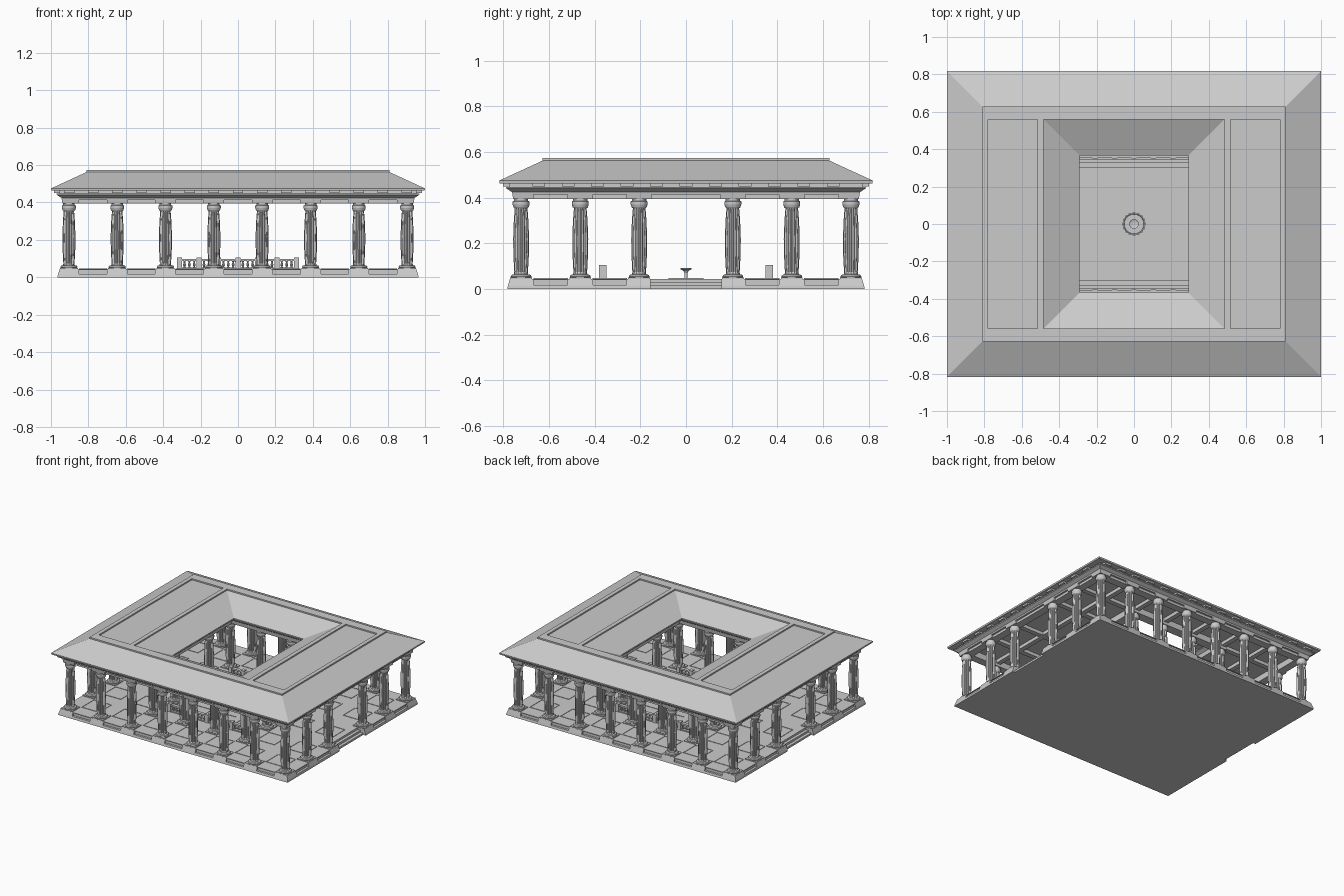
import bpy, bmesh, math
from itertools import product

if "Cube" in bpy.data.objects:
    bpy.data.objects.remove(bpy.data.objects["Cube"])

stone = bpy.data.materials.new("pale grey stone")
stone.use_nodes = True
stone.diffuse_color = (0.6, 0.6, 0.6, 1)
stone.node_tree.nodes["Principled BSDF"].inputs["Base Color"].default_value = (0.6, 0.6, 0.6, 1)

# Column grid: outer rows, inner court rows and heights
OX, OY, IX, IY = 0.904, 0.722, 0.388, 0.463
XS = [-OX, -0.646, -IX, -0.129, 0.129, IX, 0.646, OX]
YS = [-OY, -IY, -0.205, 0.205, IY, OY]
FLOOR, COURT, BEAM, CEIL, DECK = 0.045, 0.012, 0.395, 0.44, 0.563
SIDES = (-1, 1)


def finish(name, bm):
    bmesh.ops.recalc_face_normals(bm, faces=bm.faces)
    mesh = bpy.data.meshes.new(name)
    bm.to_mesh(mesh)
    bm.free()
    mesh.materials.append(stone)
    ob = bpy.data.objects.new(name, mesh)
    bpy.context.collection.objects.link(ob)
    return ob


def boxes(name, spans):
    """One object from (x0, x1, y0, y1, z0, z1) boxes."""
    bm = bmesh.new()
    for x0, x1, y0, y1, z0, z1 in spans:
        vs = [bm.verts.new(p) for p in product((x0, x1), (y0, y1), (z0, z1))]
        for f in ("0132", "4576", "0154", "2376", "0264", "1375"):
            bm.faces.new([vs[int(i)] for i in f])
    return finish(name, bm)


def skin(bm, loops, closed=False):
    """Bridge successive vertex loops; cap the ends unless closed."""
    pairs = list(zip(loops, loops[1:])) + ([(loops[-1], loops[0])] if closed else [])
    for a, b in pairs:
        for i in range(len(a)):
            j = (i + 1) % len(a)
            bm.faces.new((a[i], a[j], b[j], b[i]))
    if not closed:
        bm.faces.new(loops[0])
        bm.faces.new(loops[-1])


def rect_loft(name, rects, closed=False):
    bm = bmesh.new()
    loops = [[bm.verts.new((sx * hx, sy * hy, z))
              for sx, sy in ((-1, -1), (1, -1), (1, 1), (-1, 1))] for hx, hy, z in rects]
    skin(bm, loops, closed)
    return finish(name, bm)


def lathe(name, profile, n, flute=1.0, fluted=()):
    """Turned shape; rings listed in fluted alternate in radius."""
    bm = bmesh.new()
    loops = []
    for k, (r, z) in enumerate(profile):
        radii = [r * (flute if i % 2 and k in fluted else 1) for i in range(n)]
        loops.append([bm.verts.new((q * math.cos(math.tau * i / n), q * math.sin(math.tau * i / n), z))
                      for i, q in enumerate(radii)])
    skin(bm, loops)
    return finish(name, bm)


def cut(target, spans):
    cutter = boxes("cutter", spans)
    mod = target.modifiers.new("cut", "BOOLEAN")
    mod.operation, mod.solver, mod.object = "DIFFERENCE", "EXACT", cutter
    bpy.context.view_layer.objects.active = target
    bpy.ops.object.modifier_apply(modifier=mod.name)
    bpy.data.objects.remove(cutter)


def copies(ob, places):
    """Put a part at each (x, y) place, sharing one mesh."""
    ob.location = (*places[0], 0)
    for p in places[1:]:
        twin = ob.copy()
        twin.location = (*p, 0)
        bpy.context.collection.objects.link(twin)


def bay_boxes(face_x, face_y, depth, z0, z1):
    """Boxes on the outer faces between neighbouring columns."""
    out, gap = [], 0.055
    for s in SIDES:
        for a, b in zip(XS, XS[1:]):
            y = sorted((s * (face_y - depth), s * (face_y + 0.05)))
            out.append((a + gap, b - gap, *y, z0, z1))
        for a, b in zip(YS, YS[1:]):
            x = sorted((s * (face_x - depth), s * (face_x + 0.05)))
            out.append((*x, a + gap, b - gap, z0, z1))
    return out


def frame(x, y, h, z, t=0.004):
    """Thin square outline lying on a floor."""
    out = []
    for s in SIDES:
        out += [(x - h, x + h, y + s * h - t, y + s * h + t, z, z + t),
                (x + s * h - t, x + s * h + t, y - h, y + h, z, z + t)]
    return out


# Podium with stepped, sunken court
podium = rect_loft("podium", [(0.965, 0.783, 0), (0.963, 0.78, 0.014), (0.953, 0.771, FLOOR),
                              (0.345, 0.345, FLOOR), (0.345, 0.345, 0.034), (0.325, 0.325, 0.034),
                              (0.325, 0.325, 0.023), (0.302, 0.302, 0.023), (0.302, 0.302, COURT)])
cut(podium, [b for b in bay_boxes(0.957, 0.775, 0.012, 0.018, 0.04)
             if not (b[2] < 0 < b[3])])
# Entrance steps in both ends
for x, z in ((0.945, -0.01), (0.922, 0.015), (0.9, 0.03)):
    cut(podium, [(*sorted((s * x, s * 1.1)), -0.155, 0.155, z, 0.1) for s in SIDES])

# Entablature, cornice and roof slopes share one section, mirrored to the court
section = [(0.035, BEAM), (0.04, 0.425), (0.064, CEIL), (0.066, 0.447), (0.05, 0.447),
           (0.05, 0.463), (0.094, 0.463), (0.096, 0.475), (-0.095, DECK)]
outer = [(OX + d, OY + d, z) for d, z in section]
inner = [(IX - d, IY - d, z) for d, z in reversed(section)]
under = [(IX + 0.035, IY + 0.035, BEAM), (IX + 0.035, IY + 0.035, CEIL),
         (OX - 0.035, OY - 0.035, CEIL), (OX - 0.035, OY - 0.035, BEAM)]
roof = rect_loft("roof_and_entablature", outer + inner + under, closed=True)
cut(roof, bay_boxes(OX + 0.036, OY + 0.036, 0.012, 0.38, 0.414))

# Raised rims around the flat roof panels
rims = []
for s in SIDES:
    rims.append((-0.81, 0.81, *sorted((s * 0.56, s * 0.628)), DECK - 0.003, 0.573))
    for a, b in ((0.484, 0.515), (0.78, 0.81)):
        rims.append((*sorted((s * a, s * b)), -0.56, 0.56, DECK - 0.003, 0.573))
boxes("roof_rims", rims)

# Small blocks under the eaves, inside and outside
blocks, w = [], 0.028
for ex, ey, sign in ((OX, OY, 1), (IX, IY, -1)):
    for s in SIDES:
        yr = sorted((s * (ey + sign * 0.045), s * (ey + sign * 0.08)))
        xr = sorted((s * (ex + sign * 0.045), s * (ex + sign * 0.08)))
        for i in range(-7, 8):
            p = i * 0.129
            if abs(p) <= ex + 0.01:
                blocks.append((p - w, p + w, *yr, 0.45, 0.4635))
            if abs(p) <= ey:
                blocks.append((*xr, p - w, p + w, 0.45, 0.4635))
boxes("eave_blocks", blocks)

# Ceiling beams crossing the galleries
beams, w = [], 0.018
for s in SIDES:
    for x in XS[1:-1]:
        beams.append((x - w, x + w, *sorted((s * IY, s * OY)), 0.415, CEIL + 0.005))
    for y in YS[1:-1]:
        beams.append((*sorted((s * IX, s * OX)), y - w, y + w, 0.415, CEIL + 0.005))
    beams.append((s * 0.646 - w, s * 0.646 + w, -IY, IY, 0.415, CEIL + 0.005))
boxes("ceiling_beams", beams)

# Fluted columns around the outside and the court
spots = [(x, y) for x, y in product(XS, YS)
         if abs(x) == OX or abs(y) == OY
         or (abs(x) == IX and abs(y) <= IY) or (abs(y) == IY and abs(x) <= IX)]
copies(lathe("column", [(0.044, 0.05), (0.046, 0.055), (0.042, 0.062), (0.031, 0.065), (0.03, 0.075),
                        (0.034, 0.15), (0.035, 0.22), (0.032, 0.3), (0.028, 0.35), (0.028, 0.354),
                        (0.033, 0.358), (0.037, 0.37), (0.037, 0.384), (0.031, 0.386), (0.031, BEAM + 0.002)],
             32, 0.87, range(4, 9)), spots)
copies(boxes("column_plinth", [(-0.048, 0.048, -0.048, 0.048, FLOOR - 0.002, 0.051)]), spots)

# Balustrades on two sides of the court
rails, turned = [], []
for s in SIDES:
    y = s * 0.365
    rails += [(-0.32, 0.32, y - 0.013, y + 0.013, FLOOR, 0.053),
              (-0.32, 0.32, y - 0.013, y + 0.013, 0.087, 0.099)]
    for i in range(-3, 4):
        x = i * 0.104
        rails.append((x - 0.013, x + 0.013, y - 0.016, y + 0.016, FLOOR, 0.106))
        if i < 3:
            turned += [(x + 0.026 * k, y) for k in (1, 2, 3)]
boxes("balustrade_rails", rails)
copies(lathe("baluster", [(0.007, 0.052), (0.004, 0.057), (0.008, 0.066), (0.004, 0.08), (0.007, 0.088)], 8), turned)

# Fountain with a scalloped basin
lathe("fountain", [(0.064, COURT), (0.064, 0.028), (0.056, 0.028), (0.052, 0.017), (0.014, 0.017),
                   (0.012, 0.04), (0.006, 0.05), (0.006, 0.07), (0.012, 0.08), (0.025, 0.088),
                   (0.025, 0.093), (0.018, 0.09), (0.007, 0.088), (0.007, 0.092)], 32, 0.93, range(3))

# Floor inlays in the court and galleries
inlay, t = [], 0.003
for a, b in product(SIDES, SIDES):
    inlay += frame(a * 0.202, b * 0.202, 0.073, COURT, t)
for s, p in product(SIDES, (0.129, 0.275)):
    inlay += [(-0.072, 0.072, s * p - t, s * p + t, COURT, COURT + t),
              (s * p - t, s * p + t, -0.072, 0.072, COURT, COURT + t)]
for x, y in product([(a + b) / 2 for a, b in zip(XS, XS[1:])], [(a + b) / 2 for a, b in zip(YS, YS[1:])]):
    if abs(x) > IX or abs(y) > IY:
        inlay += frame(x, y, 0.073, FLOOR, t)
boxes("floor_inlays", inlay)
